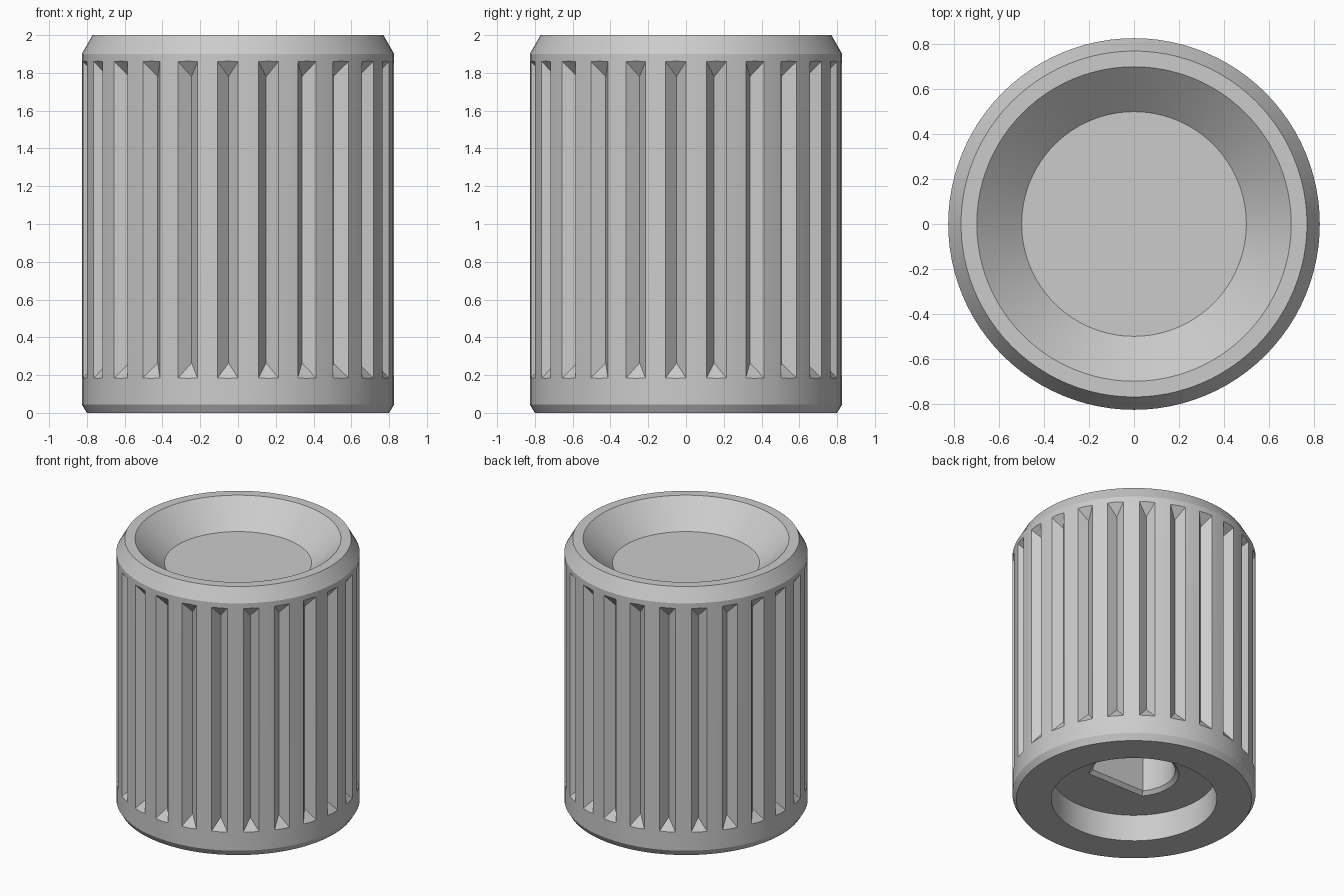
import bpy, bmesh, math
from mathutils import Vector

cube = bpy.data.objects.get("Cube")
if cube:
    bpy.data.objects.remove(cube, do_unlink=True)

GREY = (0.6, 0.6, 0.6, 1.0)
RADIUS = 0.827
GROOVES = 24

mat = bpy.data.materials.new("plain_grey")
mat.use_nodes = True
mat.diffuse_color = GREY
mat.node_tree.nodes["Principled BSDF"].inputs["Base Color"].default_value = GREY


def make_object(name, bm):
    bmesh.ops.recalc_face_normals(bm, faces=bm.faces)
    mesh = bpy.data.meshes.new(name)
    bm.to_mesh(mesh)
    bm.free()
    mesh.materials.append(mat)
    obj = bpy.data.objects.new(name, mesh)
    bpy.context.collection.objects.link(obj)
    return obj


def polar(radius, angle, z):
    return Vector((radius * math.cos(angle), radius * math.sin(angle), z))


def add_hull(bm, points):
    verts = [bm.verts.new(p) for p in points]
    bmesh.ops.convex_hull(bm, input=verts)


def cut(target, cutter):
    cutter.hide_render = True
    mod = target.modifiers.new(cutter.name, 'BOOLEAN')
    mod.operation = 'DIFFERENCE'
    mod.solver = 'EXACT'
    mod.object = cutter
    bpy.context.view_layer.objects.active = target
    bpy.ops.object.modifier_apply(modifier=mod.name)
    bpy.data.objects.remove(cutter, do_unlink=True)


# Turned body: recessed base, chamfered rims and dished top
profile = [(0, 0.2), (0.5625, 0.2), (0.5625, 0), (0.80, 0), (RADIUS, 0.045),
           (RADIUS, 1.9), (0.77, 2), (0.70, 2), (0.5, 1.82), (0, 1.82)]
bm = bmesh.new()
line = [bm.verts.new((r, 0, z)) for r, z in profile]
edges = [bm.edges.new(pair) for pair in zip(line, line[1:])]
bmesh.ops.spin(bm, geom=line + edges, axis=(0, 0, 1), cent=(0, 0, 0),
               angle=math.tau, steps=96, use_merge=True)
bmesh.ops.remove_doubles(bm, verts=bm.verts, dist=0.0001)
knob = make_object("knob_body", bm)

# V-shaped grip grooves with sloping ends
bm = bmesh.new()
step = math.tau / GROOVES
for i in range(GROOVES):
    points = []
    for z_in, z_out in ((0.265, 0.185), (1.78, 1.86)):
        apex = polar(0.765, (i - 0.25) * step, z_in)
        points.append(apex)
        for turn in (-0.5, 0):
            rim = polar(RADIUS, (i + turn) * step, z_out)
            points.append(apex + (rim - apex) * 1.4)
    add_hull(bm, points)
cut(knob, make_object("groove_cutter", bm))


# D-shaped shaft socket with a chamfered mouth
def d_section(grow, z):
    radius, flat = 0.28 + grow, 0.17 + grow
    end = math.asin(flat / radius)
    sweep = math.pi + 2 * end
    return [polar(radius, -end + sweep * k / 48, z) for k in range(49)]


for name, levels in (("socket_cutter", ((0, 0.1), (0, 1.5))),
                     ("mouth_cutter", ((0.035, 0.19), (0, 0.225)))):
    bm = bmesh.new()
    add_hull(bm, [p for grow, z in levels for p in d_section(grow, z)])
    cut(knob, make_object(name, bm))

# Smooth round surfaces, crisp edges
bpy.ops.object.select_all(action='DESELECT')
knob.select_set(True)
bpy.context.view_layer.objects.active = knob
bpy.ops.object.shade_smooth_by_angle(angle=math.radians(20))
